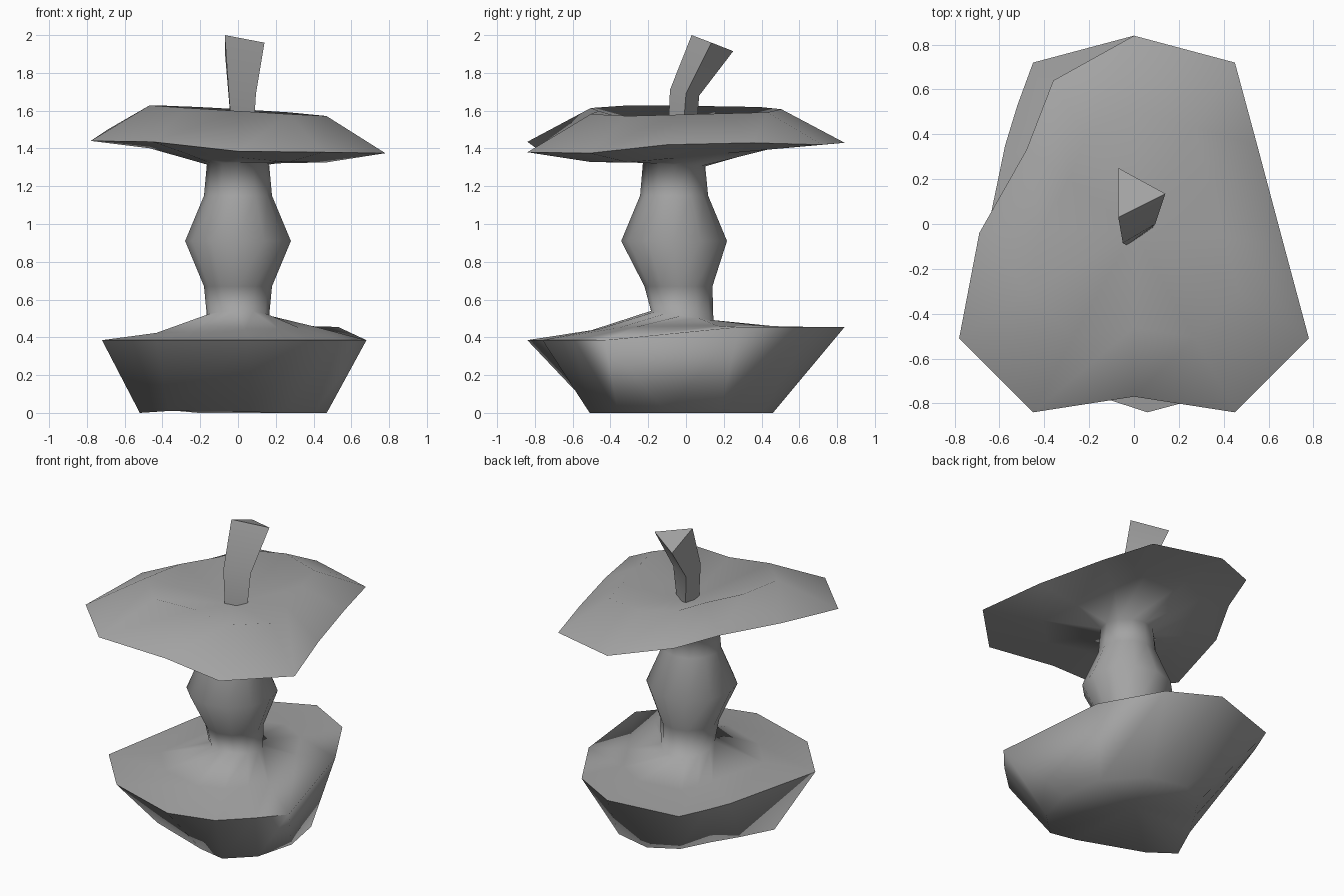
import bpy, bmesh, math

if "Cube" in bpy.data.objects:
    bpy.data.objects.remove(bpy.data.objects["Cube"])

# Mid grey shared by all parts
grey = bpy.data.materials.new("mid_grey")
grey.diffuse_color = (.37, .37, .37, 1)
grey.use_nodes = True
grey.node_tree.nodes["Principled BSDF"].inputs["Base Color"].default_value = grey.diffuse_color


def loft(name, rings, start=None, end=None, angle=100):
    """Skin equal-length rings; close each end with a centre point or a flat cap."""
    bm = bmesh.new()
    loops = [[bm.verts.new(p) for p in r] for r in rings]
    n = len(loops[0])
    for a, b in zip(loops, loops[1:]):
        for i in range(n):
            j = (i + 1) % n
            bm.faces.new((a[i], a[j], b[j], b[i]))
    for loop, centre in ((loops[0], start), (loops[-1], end)):
        if centre:
            c = bm.verts.new(centre)
            for i in range(n):
                bm.faces.new((loop[i], loop[(i + 1) % n], c))
        else:
            bm.faces.new(loop)
    bmesh.ops.recalc_face_normals(bm, faces=bm.faces)
    me = bpy.data.meshes.new(name)
    bm.to_mesh(me)
    bm.free()
    me.materials.append(grey)
    ob = bpy.data.objects.new(name, me)
    bpy.context.collection.objects.link(ob)
    bpy.ops.object.select_all(action='DESELECT')
    ob.select_set(True)
    bpy.context.view_layer.objects.active = ob
    bpy.ops.object.shade_smooth_by_angle(angle=math.radians(angle))
    return ob


def circle(r, z, cy, tilt=0, n=12):
    """Ring starting at the front, counter-clockwise like the outlines."""
    ang = [math.tau * k / n - math.pi / 2 for k in range(n)]
    return [(r * math.cos(t), cy + r * math.sin(t), z + tilt * math.sin(t)) for t in ang]


def inset(outline, s, z, zx, zy):
    """Scaled copy of an outline lying on a tilted plane."""
    return [(s * x, s * y, z + zx * s * x + zy * s * y) for x, y, _ in outline]


# Lower half: lobed foot and wide rim
foot = [(.06, -.48, .005), (.24, -.51, 0), (.4, -.36, 0), (.47, -.1, 0),
        (.42, .18, 0), (.22, .4, 0), (-.03, .46, 0), (-.21, .36, 0),
        (-.32, .19, .01), (-.42, .03, .01), (-.52, -.2, 0), (-.37, -.33, .01)]
base_rim = [(.06, -.84, .385), (.36, -.76, .385), (.54, -.59, .385), (.68, -.43, .385),
            (.53, .28, .455), (.31, .67, .455), (0, .84, .455), (-.45, .72, .42),
            (-.52, .53, .41), (-.575, .35, .4), (-.72, -.35, .385), (-.43, -.68, .385)]

# Core profile: radius, height, y centre, tilt
core = [circle(*p) for p in ((.165, .515, -.02, -.025), (.18, .67, -.04), (.28, .91, -.063),
                             (.18, 1.15, -.063), (.165, 1.315, -.063, -.01))]

# Upper half: rim with a bite at back left
top_rim = [(0, -.77, 1.385), (.45, -.84, 1.38), (.78, -.51, 1.375), (.67, -.1, 1.42),
           (.55, .35, 1.43), (.45, .72, 1.42), (0, .84, 1.43), (-.36, .64, 1.5),
           (-.48, .33, 1.5), (-.69, -.04, 1.5), (-.78, -.51, 1.44), (-.45, -.84, 1.435)]

# Fruit body as one continuous skin, foot to stem dimple
loft("fruit_core",
     [foot, base_rim, inset(base_rim, .6, .445, .04, .02), *core,
      inset(top_rim, .6, 1.385, -.08, .07), top_rim,
      inset(top_rim, .6, 1.603, -.06, .01)],
     start=(0, 0, .05), end=(0, -.03, 1.47))

# Three-sided bent stem
loft("stem", [[(-.03, -.095, 1.44), (.08, -.02, 1.44), (-.03, .05, 1.44)],
              [(-.05, -.085, 1.71), (.095, 0, 1.69), (-.05, .07, 1.68)],
              [(-.07, .03, 2.0), (.14, .135, 1.96), (-.07, .25, 1.915)]], angle=80)
